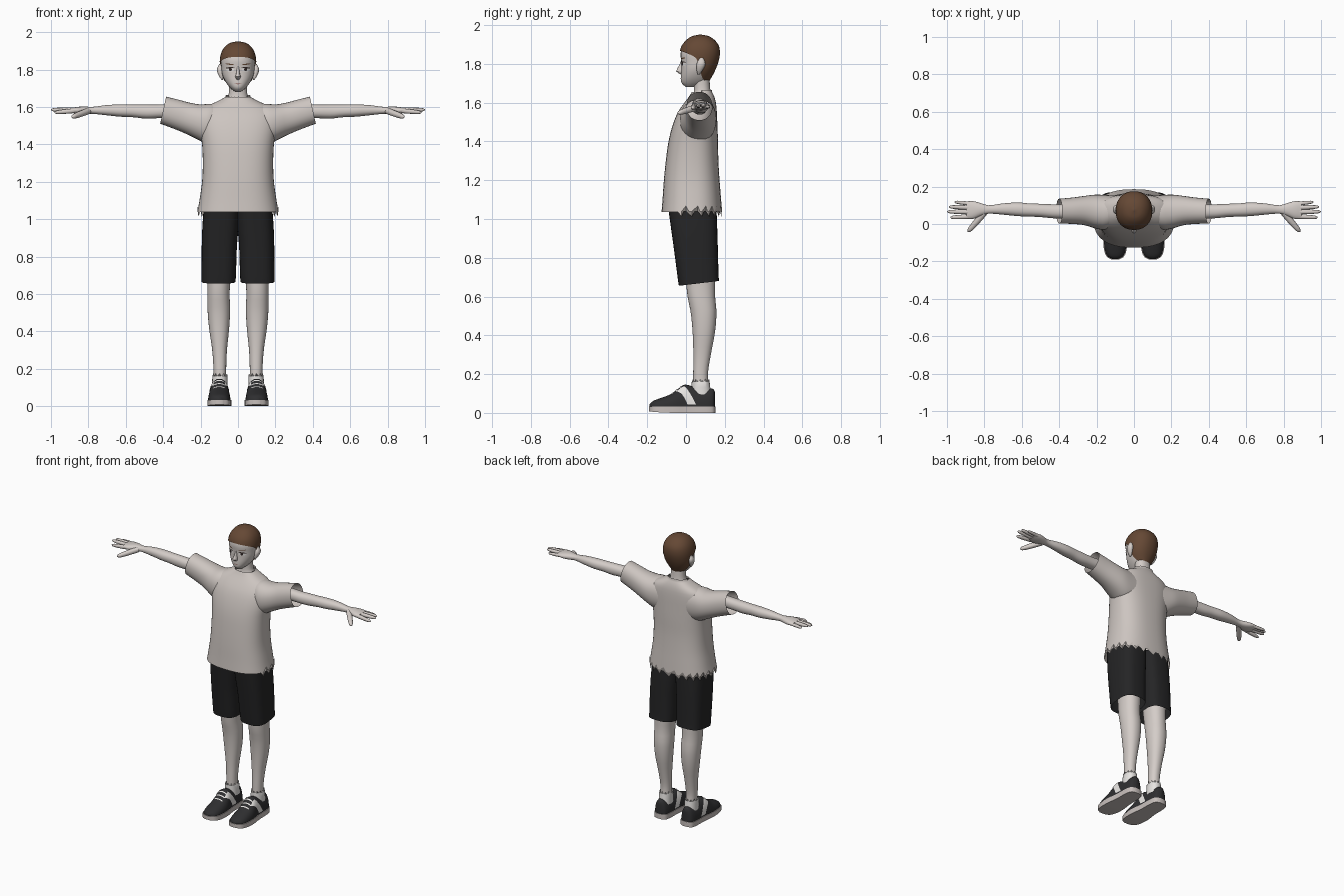
import bpy, bmesh, math
from mathutils import Vector, Matrix

cube = bpy.data.objects.get("Cube")
if cube:
    bpy.data.objects.remove(cube)

COLOURS = {
    "skin": (0.66, 0.61, 0.58), "shirt cloth": (0.61, 0.56, 0.53),
    "shorts black": (0.018, 0.018, 0.019), "shoe black": (0.028, 0.028, 0.03),
    "sole grey": (0.57, 0.52, 0.5), "hair brown": (0.13, 0.065, 0.035),
    "white": (0.8, 0.78, 0.76), "eye dark": (0.03, 0.02, 0.018),
    "lip": (0.38, 0.24, 0.22),
}
MATS = {}
for label, rgb in COLOURS.items():
    m = bpy.data.materials.new(label)
    m.use_nodes = True
    m.diffuse_color = (*rgb, 1)
    bsdf = m.node_tree.nodes["Principled BSDF"]
    bsdf.inputs["Base Color"].default_value = (*rgb, 1)
    bsdf.inputs["Roughness"].default_value = 0.8
    MATS[label] = m
made = []


def sample(rows, t):
    """Smooth interpolation of rows (t, values...)."""
    last = len(rows) - 1
    i = max(k for k in range(last) if k == 0 or rows[k][0] <= t)
    p, q = rows[i], rows[i + 1]
    h = q[0] - p[0]
    u = min(max((t - p[0]) / h, 0), 1)

    def slope(k, c):
        a, b = rows[max(k - 1, 0)], rows[min(k + 1, last)]
        return (b[c] - a[c]) / (b[0] - a[0]) * h

    return [p[c] * (2*u**3 - 3*u*u + 1) + slope(i, c) * (u**3 - 2*u*u + u)
            + q[c] * (3*u*u - 2*u**3) + slope(i + 1, c) * (u**3 - u*u)
            for c in range(1, len(p))]


def bend(c, power):
    return math.copysign(abs(c) ** (2 / power), c)


def section(box, a, power):
    """Point at angle a on a rounded section filling the box."""
    u0, u1, v0, v1 = box
    return ((u0 + u1) / 2 + (u1 - u0) / 2 * bend(math.cos(a), power),
            (v0 + v1) / 2 + (v1 - v0) / 2 * bend(math.sin(a), power))


def surface(name, fn, mat, nu=32, nv=20, closed=True, caps=(False, False), mirror=False):
    """Mesh from fn(u, v); u runs round the section, v along the part."""
    bm = bmesh.new()
    du = nu if closed else nu - 1
    grid = [[bm.verts.new(fn(j / du, i / nv)) for j in range(nu)] for i in range(nv + 1)]
    for low, high in zip(grid, grid[1:]):
        for j in range(du):
            k = (j + 1) % nu
            bm.faces.new((low[j], low[k], high[k], high[j]))
    for use, ring in zip(caps, (grid[0], grid[-1])):
        if use:
            bm.faces.new(ring)
    bmesh.ops.remove_doubles(bm, verts=bm.verts, dist=1e-5)
    bmesh.ops.recalc_face_normals(bm, faces=bm.faces)
    mesh = bpy.data.meshes.new(name)
    bm.to_mesh(mesh)
    bm.free()
    mesh.materials.append(MATS[mat])
    ob = bpy.data.objects.new(name, mesh)
    bpy.context.collection.objects.link(ob)
    if mirror:
        mod = ob.modifiers.new("Mirror", "MIRROR")
        mod.use_mirror_merge = False
    made.append(ob)
    return ob


def tube(name, rows, mat, axis="z", power=2.2, warp=None, matrix=None, caps=(True, True), **kw):
    """Loft of rounded sections along an axis, from rows (t, u0, u1, v0, v1)."""
    def fn(u, v):
        t = rows[0][0] + (rows[-1][0] - rows[0][0]) * (1 - math.cos(math.pi * v)) / 2
        a, b = section(sample(rows, t), 2 * math.pi * u, power)
        p = Vector((a, b, t)) if axis == "z" else Vector((t, a, b))
        if warp:
            p = warp(p, u, v)
        return matrix @ p if matrix else p
    return surface(name, fn, mat, caps=caps, **kw)


# Head
HEAD = [(1.68, -.015, .015, .0, .04), (1.70, -.04, .04, -.022, .105),
        (1.73, -.064, .064, -.026, .128), (1.77, -.083, .083, -.024, .148),
        (1.81, -.089, .089, -.024, .162), (1.85, -.091, .091, -.028, .169),
        (1.89, -.083, .083, -.018, .164), (1.92, -.065, .065, .005, .143),
        (1.94, -.037, .037, .035, .113), (1.947, -.003, .003, .07, .078)]
tube("head", HEAD, "skin", nv=32)
tube("neck", [(1.57, -.1, .1, .02, .14), (1.62, -.075, .075, .03, .138),
              (1.655, -.052, .052, .04, .127), (1.74, -.048, .048, .04, .12)], "skin")
tube("nose", [(1.745, -.007, .007, -.027, 0), (1.76, -.015, .015, -.05, 0),
              (1.78, -.009, .009, -.042, 0), (1.825, -.006, .006, -.02, 0)], "skin", nu=16, nv=10)
tube("ears", [(1.745, .08, .088, .06, .07), (1.765, .078, .102, .055, .085),
              (1.80, .08, .113, .055, .1), (1.83, .085, .1, .07, .09)],
     "skin", nu=16, nv=10, mirror=True)

# Hair cap with a curved hairline
HAIRLINE = [(-1, 1.712), (-.5, 1.72), (-.12, 1.765), (.12, 1.825), (.5, 1.85), (1, 1.868)]


def hair_point(u, v):
    a = 2 * math.pi * u
    low = sample(HAIRLINE, -math.sin(a))[0]
    z = low + (1.947 - low) * math.sin(math.pi / 2 * v)
    x, y = section(sample(HEAD, z), a, 2.2)
    return Vector((x * 1.07, .072 + (y - .072) * 1.06, z + .004 * v))


surface("hair", hair_point, "hair brown", nu=48, nv=20, caps=(False, True))


# Painted face details that follow the head
def face_patch(name, x, z, w, h, mat, lift, tilt=0, mirror=True):
    def fn(u, v):
        a = 2 * math.pi * u
        px = x + w * v * math.cos(a)
        pz = z + h * v * math.sin(a) + tilt * (px - x)
        x0, x1, y0, y1 = sample(HEAD, pz)
        depth = (1 - min(abs(px / x1), 1) ** 2.2) ** (1 / 2.2)
        return Vector((px, (y0 + y1) / 2 - (y1 - y0) / 2 * depth - lift, pz))
    surface(name, fn, mat, nu=20, nv=3, mirror=mirror)


face_patch("eye_whites", .042, 1.799, .022, .010, "white", .002)
face_patch("irises", .041, 1.800, .008, .009, "eye dark", .004)
face_patch("lash_lines", .043, 1.810, .024, .003, "eye dark", .004, -.1)
face_patch("eyebrows", .044, 1.828, .023, .003, "hair brown", .002, .1)
face_patch("mouth", 0, 1.724, .018, .003, "lip", .002, mirror=False)


# Shirt body with ragged neckline and back hem
def ragged(p, u, v):
    odd = round(u * 48) % 2
    if v == 0 and p.y > -.03:
        p.z += .03 if odd else -.025
    if v == 1:
        p.z += -.03 * odd if p.y < .08 else .01
    return p


tube("shirt_body", [(1.037, -.217, .217, -.126, .186), (1.1, -.206, .206, -.121, .181),
                    (1.2, -.192, .192, -.114, .173), (1.3, -.188, .188, -.104, .167),
                    (1.4, -.192, .192, -.09, .165), (1.48, -.203, .203, -.07, .162),
                    (1.55, -.203, .203, -.042, .159), (1.6, -.175, .175, -.008, .154),
                    (1.63, -.11, .11, .015, .146), (1.655, -.064, .064, .03, .134)],
     "shirt cloth", power=2.5, nu=48, nv=28, warp=ragged, caps=(False, False))


# Wide sleeves with slanted openings
def slant(p, u, v):
    p.x += (1.583 - p.z) * .22 * v
    return p


tube("sleeves", [(.08, .0, .15, 1.4, 1.61), (.15, -.03, .155, 1.4, 1.617),
                 (.2, -.024, .157, 1.425, 1.613), (.26, -.006, .15, 1.455, 1.622),
                 (.32, .0, .142, 1.48, 1.637), (.4, .003, .135, 1.51, 1.655)],
     "shirt cloth", axis="x", warp=slant, caps=(False, False), mirror=True)

# Arms and palms
tube("arms", [(.25, .03, .105, 1.545, 1.62), (.42, .03, .105, 1.54, 1.612),
              (.5, .037, .108, 1.538, 1.612), (.56, .04, .11, 1.545, 1.612),
              (.62, .042, .115, 1.547, 1.613), (.7, .05, .11, 1.555, 1.61),
              (.78, .055, .1, 1.563, 1.6), (.82, .043, .112, 1.56, 1.602),
              (.86, .027, .122, 1.562, 1.6), (.895, .028, .121, 1.57, 1.594)],
     "skin", axis="x", nu=24, nv=36, mirror=True)


# Fingers
def digit(name, start, end, r):
    start, end = Vector(start), Vector(end)
    way = end - start
    n = way.length
    rows = [(n * t, -r * k, r * k, -r * k, r * k)
            for t, k in ((0, 1), (.5, .95), (.85, .75), (.96, .5), (1, .1))]
    matrix = Matrix.Translation(start) @ way.to_track_quat("Z", "Y").to_matrix().to_4x4()
    tube(name, rows, "skin", matrix=matrix, nu=12, nv=12, mirror=True)


digit("index_fingers", (.87, .04, 1.58), (.982, .035, 1.57), .0125)
digit("middle_fingers", (.87, .064, 1.583), (1.0, .066, 1.585), .0125)
digit("ring_fingers", (.87, .087, 1.583), (.99, .092, 1.587), .012)
digit("little_fingers", (.87, .108, 1.58), (.96, .118, 1.578), .0105)
digit("thumbs", (.8, .06, 1.578), (.888, -.042, 1.545), .017)


# Shorts legs with a tilted hem
def hem(p, u, v):
    p.z += (p.y - .06) * .12 * (1 - v)
    return p


tube("shorts", [(.667, .013, .195, -.037, .17), (.7, .011, .195, -.042, .168),
                (.85, .006, .194, -.062, .164), (.95, -.002, .191, -.076, .161),
                (1.08, -.01, .182, -.095, .156)],
     "shorts black", power=3, warp=hem, caps=(False, True), mirror=True)

# Legs
tube("legs", [(.11, .062, .13, .035, .12), (.2, .063, .131, .037, .113),
              (.3, .059, .138, .038, .128), (.42, .047, .155, .034, .15),
              (.52, .042, .163, .024, .157), (.6, .045, .164, .008, .15),
              (.68, .04, .165, .0, .15), (.8, .03, .175, -.01, .15)],
     "skin", nv=28, mirror=True)


# Socks with ragged tops
def sock_edge(p, u, v):
    p.z -= .025 * (round(u * 24) % 2) * (v == 1)
    return p


tube("socks", [(.09, .055, .139, .028, .13), (.175, .057, .137, .03, .12)], "white",
     nu=24, nv=4, warp=sock_edge, caps=(False, False), mirror=True)

# Shoes: rows of y, half width, height
SHOE = [(-.188, .014, .045), (-.172, .042, .06), (-.13, .057, .077), (-.08, .06, .096),
        (-.04, .058, .125), (-.01, .053, .146), (.03, .05, .138), (.08, .049, .125),
        (.12, .045, .126), (.142, .034, .122), (.15, .012, .105)]


def shoe_point(y, a, grow=0):
    w, h = sample(SHOE, y)
    return Vector((.1 + (w + grow) * bend(math.cos(a), 2.3), y,
                   .028 + (h - .028 + grow) * bend(math.sin(a), 2.3)))


def along(v):
    return -.188 + .338 * (1 - math.cos(math.pi * v)) / 2


surface("shoe_uppers", lambda u, v: shoe_point(along(v), math.pi * u), "shoe black",
        nu=24, nv=32, closed=False, caps=(True, True), mirror=True)


# Soles: a rectangular section swept along the shoe
def sole_point(u, v):
    y = along(v)
    w = sample(SHOE, y)[0] + .004
    side, top = ((-1, 0), (1, 0), (1, 1), (-1, 1))[round(u * 4) % 4]
    return Vector((.1 + side * w, y * 1.015, .034 if top else .008 * max(0, -y / .188) ** 3))


surface("soles", sole_point, "sole grey", nu=4, nv=32, caps=(True, True), mirror=True)

# Slanted side stripes and laces as thin plates on the uppers
for name, flip in (("outer_stripes", False), ("inner_stripes", True)):
    def stripe(u, v, flip=flip):
        a = .1 + u
        return shoe_point(.03 - .06 * u + (v - .5) * .045, math.pi - a if flip else a, .003)
    surface(name, stripe, "white", nu=12, nv=4, closed=False, mirror=True)
for k in range(3):
    surface(f"lace_{k + 1}", lambda u, v: shoe_point(-.075 + .022 * k + .006 * v, 1.1 + .94 * u, .003),
            "white", nu=10, nv=1, closed=False, mirror=True)

# Smooth shading with sharp edges kept
bpy.ops.object.select_all(action="DESELECT")
for ob in made:
    ob.select_set(True)
bpy.context.view_layer.objects.active = made[0]
bpy.ops.object.shade_smooth_by_angle(angle=math.radians(45))
